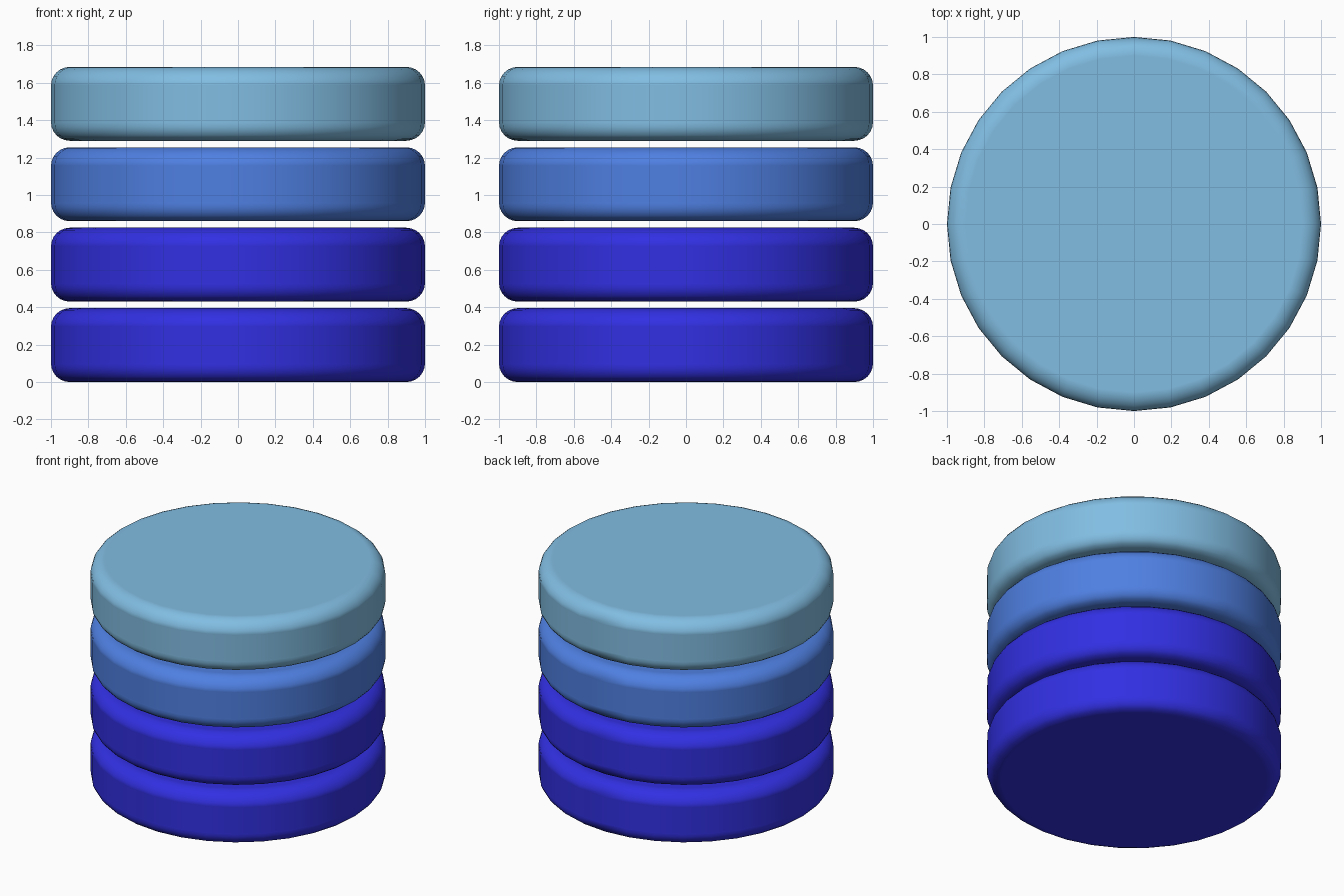
import bpy
import math

if "Cube" in bpy.data.objects:
    bpy.data.objects.remove(bpy.data.objects["Cube"])

RADIUS, HEIGHT, STEP, ROUND = 1.0, 0.395, 0.43, 0.1


def material(name, rgb):
    mat = bpy.data.materials.new(name)
    mat.diffuse_color = (*rgb, 1.0)
    mat.use_nodes = True
    mat.node_tree.nodes["Principled BSDF"].inputs["Base Color"].default_value = mat.diffuse_color
    return mat


deep_blue = material("deep_blue", (0.031, 0.029, 0.76))
mid_blue = material("mid_blue", (0.078, 0.215, 0.76))
pale_blue = material("pale_blue", (0.22, 0.51, 0.76))


def disc(name, level, mat):
    bpy.ops.mesh.primitive_cylinder_add(
        vertices=32, radius=RADIUS, depth=HEIGHT,
        location=(0, 0, level * STEP + HEIGHT / 2))
    obj = bpy.context.object
    obj.name = name
    obj.data.materials.append(mat)
    bpy.ops.object.shade_smooth()
    # rounded rims
    bevel = obj.modifiers.new("rounded_rim", 'BEVEL')
    bevel.width = ROUND
    bevel.segments = 6
    bevel.limit_method = 'ANGLE'
    bevel.angle_limit = math.radians(40)
    bevel.harden_normals = True


# stack of four separate discs, bottom to top
disc("bottom_disc", 0, deep_blue)
disc("lower_middle_disc", 1, deep_blue)
disc("upper_middle_disc", 2, mid_blue)
disc("top_disc", 3, pale_blue)
